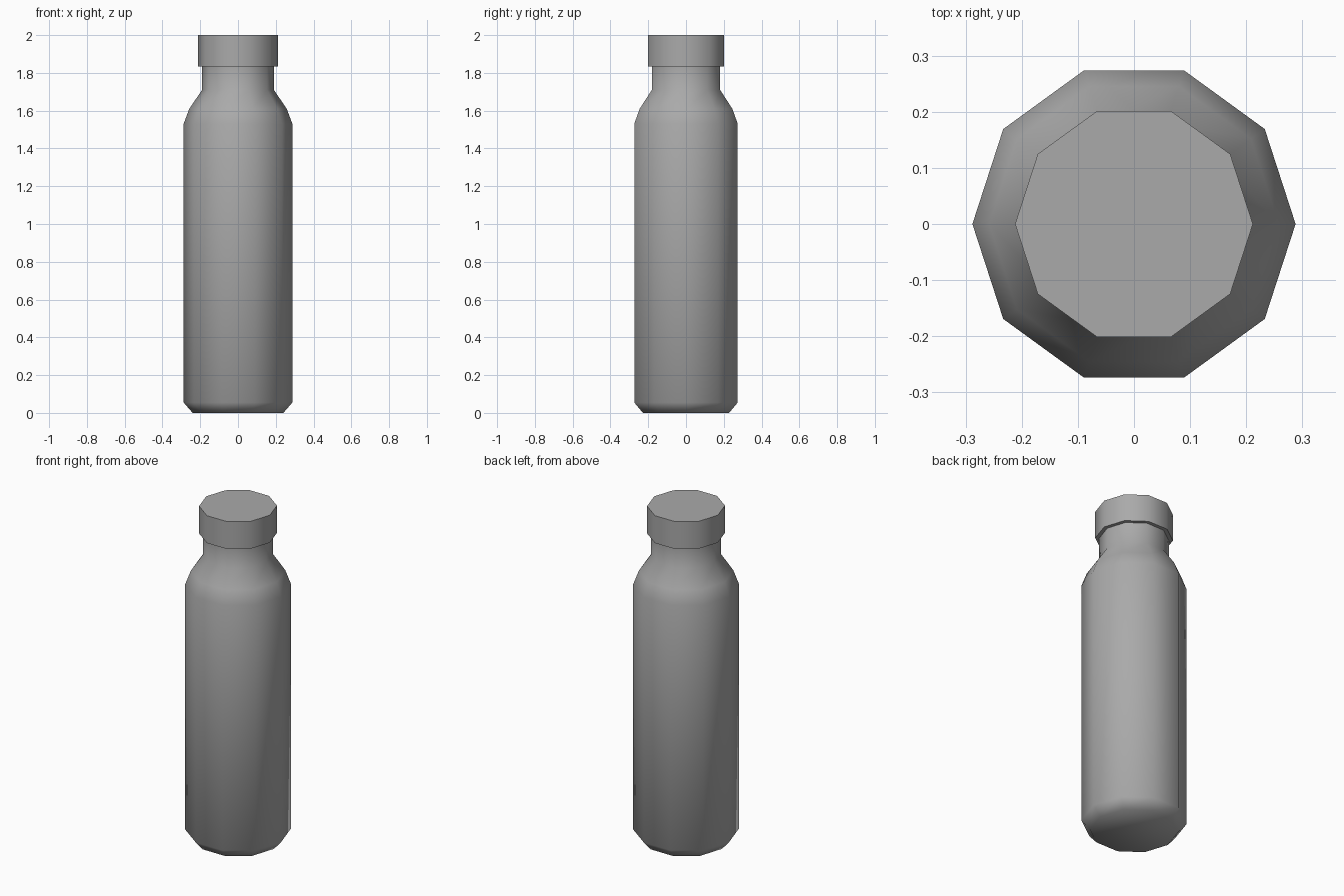
import bpy, bmesh, math

if "Cube" in bpy.data.objects:
    bpy.data.objects.remove(bpy.data.objects["Cube"])

SIDES = 10

grey = bpy.data.materials.new("mid_grey")
grey.use_nodes = True
colour = (0.4, 0.4, 0.4, 1)
grey.diffuse_color = colour
grey.node_tree.nodes["Principled BSDF"].inputs["Base Color"].default_value = colour


def lathe(name, profile):
    """Stack ten-sided rings of (radius, height) and close both ends."""
    bm = bmesh.new()
    rings = []
    for r, z in profile:
        angles = [2 * math.pi * i / SIDES for i in range(SIDES)]
        rings.append([bm.verts.new((r * math.cos(a), r * math.sin(a), z)) for a in angles])
    for low, high in zip(rings, rings[1:]):
        for i in range(SIDES):
            j = (i + 1) % SIDES
            bm.faces.new((low[i], low[j], high[j], high[i]))
    bm.faces.new(rings[0][::-1])
    bm.faces.new(rings[-1])
    mesh = bpy.data.meshes.new(name)
    bm.to_mesh(mesh)
    bm.free()
    mesh.materials.append(grey)
    obj = bpy.data.objects.new(name, mesh)
    bpy.context.collection.objects.link(obj)
    bpy.ops.object.select_all(action="DESELECT")
    obj.select_set(True)
    bpy.context.view_layer.objects.active = obj
    bpy.ops.object.shade_smooth_by_angle(angle=math.radians(60))
    return obj


# Bottle: chamfered base, straight wall, sloping shoulder and neck
lathe("bottle_body", [(0.24, 0), (0.288, 0.055), (0.288, 1.53),
                      (0.258, 1.61), (0.19, 1.71), (0.19, 1.84)])

# Screw cap: wider than the neck, with crisp rims
lathe("bottle_cap", [(0.212, 1.835), (0.212, 2)])
